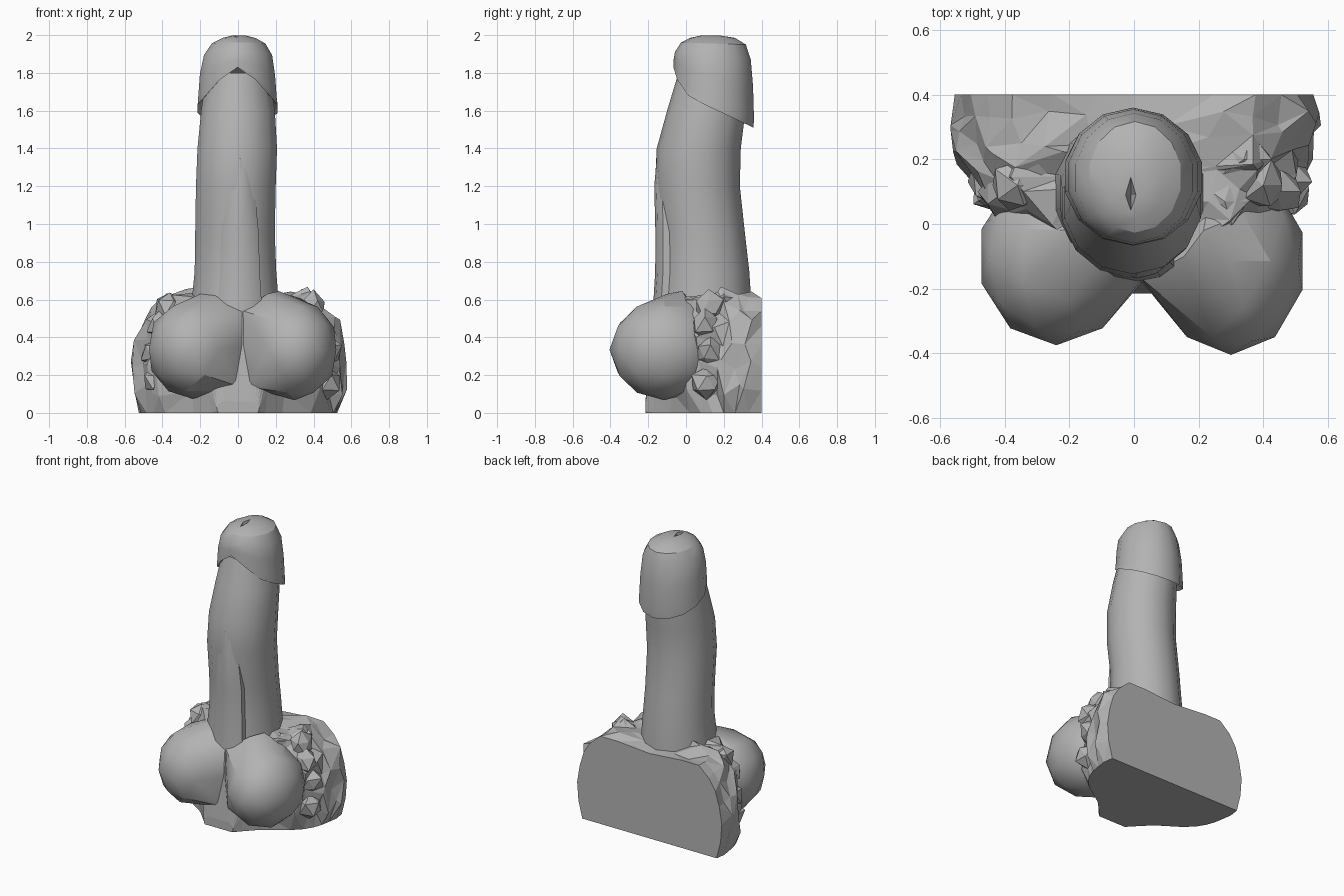
import bpy, bmesh, math, random
from mathutils import Vector

random.seed(4)
if "Cube" in bpy.data.objects:
    bpy.data.objects.remove(bpy.data.objects["Cube"], do_unlink=True)

grey = bpy.data.materials.new("plain grey")
grey.use_nodes = True
colour = (0.45, 0.45, 0.45, 1)
grey.diffuse_color = colour
grey.node_tree.nodes["Principled BSDF"].inputs["Base Color"].default_value = colour


def finish(name, bm, smooth=None):
    bmesh.ops.recalc_face_normals(bm, faces=bm.faces)
    mesh = bpy.data.meshes.new(name)
    bm.to_mesh(mesh)
    bm.free()
    mesh.materials.append(grey)
    ob = bpy.data.objects.new(name, mesh)
    bpy.context.collection.objects.link(ob)
    if smooth:
        bpy.ops.object.select_all(action="DESELECT")
        bpy.context.view_layer.objects.active = ob
        ob.select_set(True)
        bpy.ops.object.shade_smooth_by_angle(angle=math.radians(smooth))
    return ob


def loft(bm, rings):
    loops = [[bm.verts.new(p) for p in ring] for ring in rings]
    for a, b in zip(loops, loops[1:]):
        for i in range(len(a)):
            j = (i + 1) % len(a)
            bm.faces.new((a[i], a[j], b[j], b[i]))
    bm.faces.new(loops[0])
    bm.faces.new(loops[-1])
    return loops


def tilted_ring(x, y, z, rx, ry, slope=0, notch=0, sides=14):
    ring = []
    for i in range(sides):
        t = math.tau * i / sides - math.pi / 2
        s = math.sin(t)
        lift = notch * max(0, -s) ** 6
        ring.append(Vector((x + rx * math.cos(t), y + ry * s, z + slope * ry * s + lift)))
    return ring


# Shaft: height, front y, back y, right x, left x
bm = bmesh.new()
profile = [(0.3, -0.17, 0.36, -0.27, 0.25), (0.6, -0.15, 0.345, -0.25, 0.22),
           (0.75, -0.135, 0.335, -0.235, 0.208), (0.95, -0.135, 0.312, -0.232, 0.2),
           (1.2, -0.165, 0.285, -0.228, 0.205), (1.4, -0.155, 0.29, -0.22, 0.212),
           (1.6, -0.1, 0.315, -0.2, 0.2), (1.8, -0.04, 0.31, -0.17, 0.17)]
loft(bm, [tilted_ring((r + l) / 2, (f + b) / 2, z, (l - r) / 2, (b - f) / 2)
          for z, f, b, r, l in profile])
finish("shaft", bm, 30)

# Raised ridge down the front of the shaft
bm = bmesh.new()
ridge = [(0.4, -0.185, 0.12), (0.6, -0.172, 0.12), (0.75, -0.163, 0.11),
         (0.95, -0.162, 0.105), (1.2, -0.168, 0.08), (1.35, -0.155, 0.04)]
loft(bm, [tilted_ring(0.01, front + 0.06, z, w, 0.06, sides=10) for z, front, w in ridge])
finish("front_ridge", bm, 35)

# Rounded cap with a tilted rim and front notch
bm = bmesh.new()
loft(bm, [tilted_ring(-0.002, 0.15, 1.655, 0.175, 0.175, -0.46, 0.13),
          tilted_ring(-0.002, 0.145, 1.61, 0.217, 0.212, -0.47, 0.12),
          tilted_ring(-0.003, 0.147, 1.65, 0.213, 0.213, -0.45, 0.1),
          tilted_ring(-0.003, 0.145, 1.78, 0.204, 0.21, -0.25, 0.04),
          tilted_ring(0, 0.142, 1.89, 0.185, 0.201, -0.1),
          tilted_ring(0.003, 0.145, 1.955, 0.145, 0.172, -0.03),
          tilted_ring(0.005, 0.14, 1.985, 0.09, 0.12),
          tilted_ring(0.005, 0.13, 1.998, 0.035, 0.05)])
cap = finish("cap", bm, 28)

# Small slit in the top of the cap
bpy.ops.mesh.primitive_cone_add(vertices=4, radius1=0.0, radius2=0.08, depth=0.1,
                                location=(-0.01, 0.09, 1.98))
cutter = bpy.context.object
cutter.scale = (0.3, 1, 1)
cut = cap.modifiers.new("slit", "BOOLEAN")
cut.object = cutter
cut.solver = "EXACT"
bpy.context.view_layer.objects.active = cap
bpy.ops.object.modifier_apply(modifier=cut.name)
bpy.data.objects.remove(cutter, do_unlink=True)

# Two front lobes, with skin stretched in to the centre crease and up to the shaft
lobes = (("right_lobe", -1, (-0.24, -0.1, 0.34), (0.243, 0.275, 0.265)),
         ("left_lobe", 1, (0.3, -0.115, 0.335), (0.232, 0.29, 0.268)))
for name, side, centre, size in lobes:
    bm = bmesh.new()
    bmesh.ops.create_icosphere(bm, subdivisions=2, radius=1)
    for v in bm.verts:
        v.co = Vector(centre) + v.co * Vector(size)
    for x, y, z in ((0.19, -0.02, 0.645), (0.13, -0.1, 0.63), (0.0, -0.17, 0.54),
                    (0.0, -0.18, 0.35), (0.02, -0.18, 0.14)):
        bm.verts.new((x * side + 0.025, y, z))
    hull = bmesh.ops.convex_hull(bm, input=bm.verts)
    inside = {g for g in hull["geom_interior"] + hull["geom_unused"]
              if isinstance(g, bmesh.types.BMVert)}
    bmesh.ops.delete(bm, geom=list(inside), context="VERTS")
    finish(name, bm, 30)

# Rough base with a flat back, a flat underside and a narrow front foot
half = [(0, 0.6), (0.12, 0.61), (0.25, 0.62), (0.38, 0.62), (0.46, 0.55), (0.51, 0.47),
        (0.54, 0.37), (0.56, 0.25), (0.55, 0.12), (0.52, 0)]
outline = half + [(-x, z) for x, z in reversed(half[1:])]
sections = [(0.4, 0.99, 0.98), (0.33, 1.01, 1.01), (0.26, 0.99, 1.03), (0.2, 0.97, 1.03),
            (0.14, 0.93, 1.02), (0.08, 0.86, 1.02), (0.02, 0.74, 0.98), (-0.08, 0.45, 0.95),
            (-0.17, 0.28, 0.85), (-0.215, 0.2, 0.1)]
bm = bmesh.new()
loops = loft(bm, [[Vector((x * w, y, z * h)) for x, z in outline] for y, w, h in sections])
for loop in loops[1:-3]:
    for v in loop:
        if v.co.z > 0.01:
            v.co += Vector([random.uniform(-0.03, 0.03) for _ in range(3)])
bmesh.ops.triangulate(bm, faces=[f for f in bm.faces if len(f.verts) == 4
                                 and max(v.co.z for v in f.verts) > 0.01])
finish("rough_base", bm)

# Faceted tufts half sunk into the shoulders and flanks of the base
tufts = [(0.38, 0.12, 0.56), (0.32, 0.2, 0.57), (0.42, 0.1, 0.47), (0.45, 0.13, 0.32),
         (0.45, 0.11, 0.16), (0.26, 0.07, 0.56)]
bm = bmesh.new()
for side in (-1, 1):
    for x, y, z in tufts:
        new = bmesh.ops.create_icosphere(bm, subdivisions=1, radius=0.08)["verts"]
        for v in new:
            v.co = v.co * random.uniform(0.8, 1.2) + Vector((x * side + 0.02, y, z))
finish("tufts", bm)
